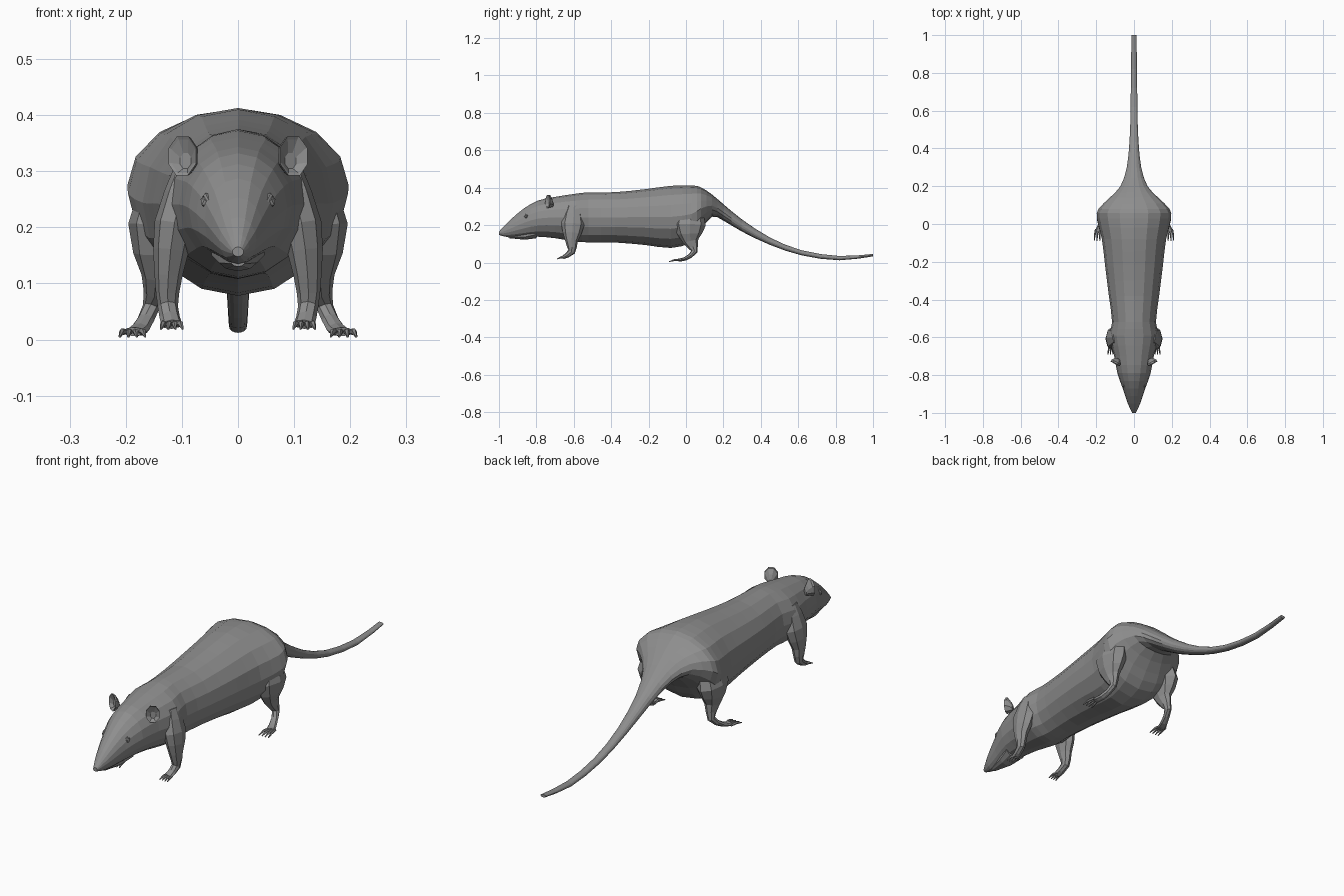
import bpy, bmesh, math
from mathutils import Vector

if "Cube" in bpy.data.objects:
    bpy.data.objects.remove(bpy.data.objects["Cube"])

fur = bpy.data.materials.new("grey fur")
fur.diffuse_color = (0.27, 0.27, 0.27, 1)
fur.use_nodes = True
fur.node_tree.nodes["Principled BSDF"].inputs["Base Color"].default_value = fur.diffuse_color


def finish(name, bm, mirror=False):
    bmesh.ops.recalc_face_normals(bm, faces=bm.faces)
    mesh = bpy.data.meshes.new(name)
    bm.to_mesh(mesh)
    bm.free()
    mesh.materials.append(fur)
    ob = bpy.data.objects.new(name, mesh)
    bpy.context.collection.objects.link(ob)
    if mirror:
        ob.modifiers.new("mirror", 'MIRROR').use_mirror_merge = False


def smooth(stations):
    """Add a curved in-between station to every gap."""
    out = []
    last = len(stations) - 1
    for k in range(last):
        a, b = stations[k], stations[k + 1]
        p, q = stations[max(k - 1, 0)], stations[min(k + 2, last)]
        out.append(a)
        out.append([(9 * (m + n) - l - r) / 16 for l, m, n, r in zip(p, a, b, q)])
    return out + [stations[-1]]


def skin(bm, rings):
    """Join equal rings of points into a closed skin."""
    loops = [[bm.verts.new(p) for p in r] for r in rings]
    n = len(loops[0])
    for a, b in zip(loops, loops[1:]):
        for i in range(n):
            j = (i + 1) % n
            bm.faces.new((a[i], a[j], b[j], b[i]))
    bm.faces.new(loops[0])
    bm.faces.new(loops[-1])


def angles(n, start=0):
    return [start + 2 * math.pi * i / n for i in range(n)]


def limb(bm, stations, sides=8):
    """Tube through (x, y, z, side radius, depth radius) stations."""
    pts = [Vector(s[:3]) for s in stations]
    rings = []
    for k, s in enumerate(stations):
        t = (pts[min(k + 1, len(pts) - 1)] - pts[max(k - 1, 0)]).normalized()
        u = (Vector((1, 0, 0)) - t * t.x).normalized()
        v = t.cross(u)
        rings.append([pts[k] + u * s[3] * math.cos(a) + v * s[4] * math.sin(a)
                      for a in angles(sides)])
    skin(bm, rings)


def loft(bm, stations, sides=16):
    """Upright oval rings: (y, top, bottom, half width)."""
    skin(bm, [[(w * math.sin(a), y, (top + bot) / 2 + math.cos(a) * (top - bot) / 2)
               for a in angles(sides)] for y, top, bot, w in stations])


def toes(bm, x, y, z, spread, length, count=4):
    """Fan of small pointed toes reaching forward."""
    for i in range(count):
        d = spread * (2 * i / (count - 1) - 1)
        limb(bm, [(x + d * .7, y, z, .006, .006),
                  (x + d, y - length * .5, z, .005, .006),
                  (x + d * 1.2, y - length, z - .009, .002, .002)], 5)


# Head, trunk and tail in one skin
bm = bmesh.new()
loft(bm, smooth([
    (-1, .165, .148, .01), (-.95, .218, .135, .033), (-.87, .287, .135, .06),
    (-.79, .332, .138, .088), (-.7, .351, .13, .105), (-.59, .368, .112, .13),
    (-.52, .375, .108, .116), (-.38, .376, .107, .133), (-.22, .392, .094, .153),
    (-.08, .41, .078, .17), (.03, .412, .108, .196), (.08, .402, .175, .188),
    (.14, .363, .245, .128), (.2, .312, .224, .072), (.3, .23, .165, .038),
    (.45, .133, .094, .023), (.62, .065, .038, .018), (.82, .035, .012, .016),
    (1, .046, .033, .013)]))
finish("body_and_tail", bm)

# Lower jaw and nose
bm = bmesh.new()
loft(bm, [(-.945, .145, .13, .012), (-.86, .165, .122, .036), (-.8, .19, .13, .05)], 10)
finish("lower_jaw", bm)
bm = bmesh.new()
loft(bm, [(-.999, .166, .15, .008), (-.985, .18, .148, .016), (-.965, .186, .152, .014)], 8)
finish("nose", bm)

# Eyes with raised lids
bm = bmesh.new()
bmesh.ops.create_icosphere(bm, subdivisions=1, radius=.012)
bmesh.ops.translate(bm, verts=bm.verts, vec=(.056, -.853, .245))
for dz in (.012, -.011):
    limb(bm, [(.047, -.875, .238, .002, .002), (.057, -.855, .245 + dz, .005, .005),
              (.064, -.832, .25, .002, .002)], 5)
finish("eyes", bm, True)

# Cupped ears: dented front, rim, rounded back
bm = bmesh.new()
face = Vector((.45, -.85, .05)).normalized()
right = Vector((0, 0, 1)).cross(face).normalized()
up = face.cross(right)
centre = Vector((.097, -.735, .327))


def ear_ring(scale, depth, drop=0):
    return [centre + right * .030 * scale * math.cos(a)
            + up * (.038 * scale * math.sin(a) - drop) + face * depth
            for a in angles(8, math.pi / 8)]


skin(bm, [ear_ring(.4, -.008, .008), ear_ring(.85, .002), ear_ring(1, .005),
          ear_ring(.95, -.004), ear_ring(.6, -.018, .008), ear_ring(.35, -.026, .016)])
finish("ears", bm, True)

# Front legs: shoulder, forearm, paw and toes
bm = bmesh.new()
limb(bm, smooth([
    (.09, -.6, .3, .025, .035), (.113, -.605, .205, .036, .062),
    (.124, -.612, .115, .025, .034), (.125, -.612, .058, .018, .02),
    (.118, -.658, .027, .019, .009)]))
toes(bm, .118, -.645, .028, .016, .045)
finish("front_legs", bm, True)

# Hind legs: haunch, shin, long foot and toes
bm = bmesh.new()
limb(bm, smooth([
    (.12, .03, .31, .035, .05), (.146, .02, .2, .05, .085),
    (.146, .025, .115, .026, .042), (.155, .044, .058, .015, .017),
    (.174, -.005, .02, .017, .01), (.186, -.04, .014, .02, .008)]))
toes(bm, .188, -.028, .014, .019, .062)
finish("hind_legs", bm, True)
